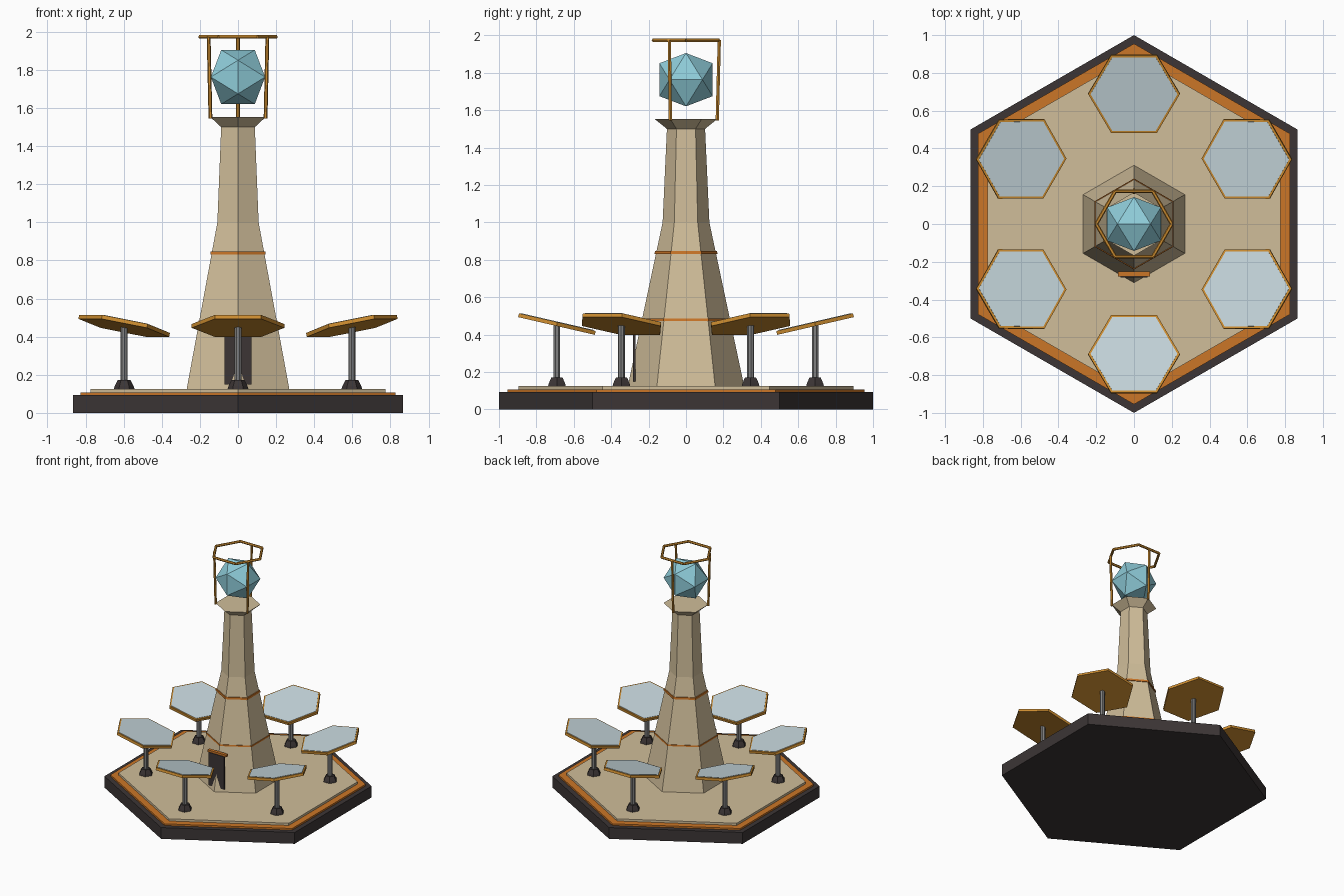
import bpy, bmesh, math
from mathutils import Vector, Matrix

if "Cube" in bpy.data.objects:
    bpy.data.objects.remove(bpy.data.objects["Cube"])


def material(name, rgb):
    m = bpy.data.materials.new(name)
    m.diffuse_color = (*rgb, 1.0)
    m.use_nodes = True
    m.node_tree.nodes["Principled BSDF"].inputs["Base Color"].default_value = m.diffuse_color
    return m


SAND = material("sandstone", (0.63, 0.51, 0.32))
DARK = material("dark stone", (0.045, 0.036, 0.036))
COPPER = material("copper orange", (0.60, 0.18, 0.02))
GOLD = material("bronze gold", (0.62, 0.27, 0.03))
MIRROR = material("mirror glass", (0.56, 0.67, 0.71))
CRYSTAL = material("blue crystal", (0.27, 0.60, 0.69))
STEEL = material("grey steel", (0.22, 0.22, 0.22))


def finish(name, bm, mat, matrix=None):
    bmesh.ops.recalc_face_normals(bm, faces=bm.faces)
    me = bpy.data.meshes.new(name)
    bm.to_mesh(me)
    bm.free()
    me.materials.append(mat)
    ob = bpy.data.objects.new(name, me)
    if matrix:
        ob.matrix_world = matrix
    bpy.context.collection.objects.link(ob)
    return ob


def stack(name, profile, mat, sides=6, phase=90, matrix=None):
    """Closed solid from (radius, z) rings with flat sides."""
    bm = bmesh.new()
    rings = []
    for r, z in profile:
        rings.append([bm.verts.new((r * math.cos(math.radians(phase) + 2 * math.pi * i / sides),
                                    r * math.sin(math.radians(phase) + 2 * math.pi * i / sides), z))
                      for i in range(sides)])
    for a, b in zip(rings, rings[1:]):
        for i in range(sides):
            j = (i + 1) % sides
            bm.faces.new((a[i], a[j], b[j], b[i]))
    bm.faces.new(rings[0][::-1])
    bm.faces.new(rings[-1])
    return finish(name, bm, mat, matrix)


def bar(name, a, b, r, mat, sides=6):
    """Straight rod between two points."""
    a, b = Vector(a), Vector(b)
    d = b - a
    m = Matrix.Translation(a) @ d.to_track_quat('Z', 'Y').to_matrix().to_4x4()
    return stack(name, [(r, 0), (r, d.length)], mat, sides, 0, m)


def box(name, center, size, mat):
    bm = bmesh.new()
    bmesh.ops.create_cube(bm, size=1)
    bmesh.ops.scale(bm, vec=size, verts=bm.verts)
    return finish(name, bm, mat, Matrix.Translation(center))


def polar(r, deg, z):
    return (r * math.cos(math.radians(deg)), r * math.sin(math.radians(deg)), z)


# Stepped hexagonal base
stack("base", [(1.0, 0), (1.0, 0.093)], DARK)
stack("base_trim", [(0.955, 0.085), (0.955, 0.107)], COPPER)
stack("deck", [(0.895, 0.10), (0.895, 0.125)], SAND)

# Tower with flared cap and two bands
stack("tower", [(0.312, 0.12), (0.125, 1.0), (0.102, 1.5), (0.168, 1.553)], SAND)
stack("lower_band", [(0.241, 0.474), (0.239, 0.485)], COPPER)
stack("upper_band", [(0.168, 0.832), (0.166, 0.848)], COPPER)

# Door and lintel, set across the front corner of the tower
box("door", (0, -0.277, 0.285), (0.144, 0.012, 0.27), DARK)
box("door_lintel", (0, -0.265, 0.427), (0.17, 0.026, 0.018), COPPER)

# Crystal: regular icosahedron with horizontal top edge
s = 0.088
p = s * (1 + math.sqrt(5)) / 2
bm = bmesh.new()
for u in (-1, 1):
    for v in (-1, 1):
        for co in ((u * s, 0, v * p), (u * p, v * s, 0), (0, u * p, v * s)):
            bm.verts.new(co)
bmesh.ops.convex_hull(bm, input=bm.verts)
finish("crystal", bm, CRYSTAL, Matrix.Translation((0, 0, 1.763)))

# Lantern cage: three posts and a hexagonal ring
for i, deg in enumerate((90, 210, 330)):
    bar(f"cage_post_{i + 1}", polar(0.167, deg, 1.545), polar(0.178, deg, 1.975), 0.010, GOLD)
for i in range(6):
    bar(f"cage_ring_{i + 1}", polar(0.2, i * 60, 1.974), polar(0.2, i * 60 + 60, 1.974), 0.010, GOLD)

# Six mirrors tilted towards the tower
for i in range(6):
    deg = 30 + 60 * i
    spot = Matrix.Translation(polar(0.69, deg, 0)) @ Matrix.Rotation(math.radians(deg), 4, 'Z')
    stack(f"mirror_foot_{i + 1}", [(0.056, 0.12), (0.05, 0.14), (0.034, 0.172)], DARK, 6, 30, spot)
    stack(f"mirror_post_{i + 1}", [(0.019, 0.15), (0.019, 0.452)], STEEL, 8, 22.5, spot)
    tilt = spot @ Matrix.Translation((0, 0, 0.457)) @ Matrix.Rotation(math.radians(-13), 4, 'Y')
    stack(f"mirror_frame_{i + 1}", [(0.243, -0.011), (0.243, 0.010)], GOLD, 6, 30, tilt)
    stack(f"mirror_glass_{i + 1}", [(0.230, 0.006), (0.230, 0.013)], MIRROR, 6, 30, tilt)
